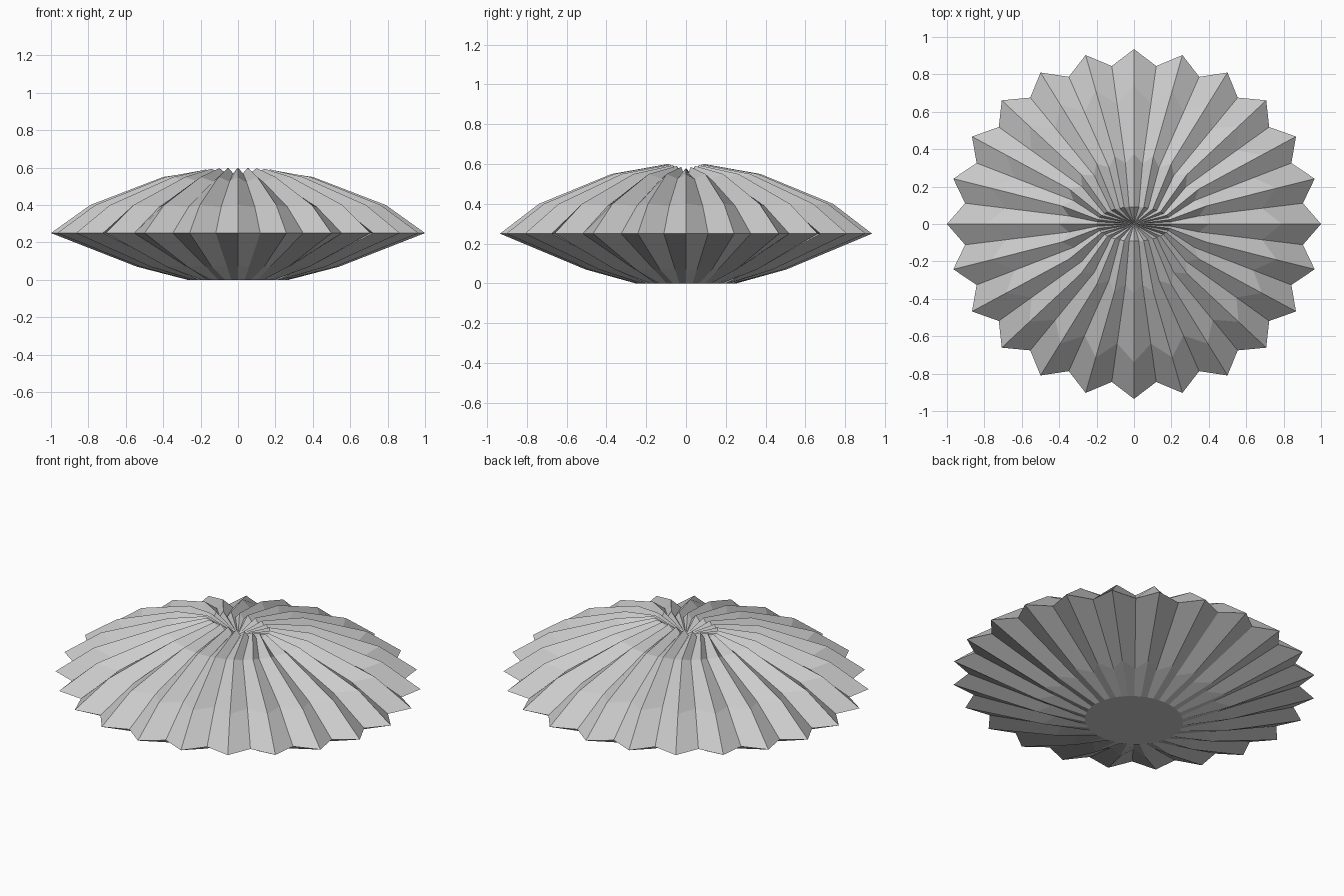
import bpy
import bmesh
import math

cube = bpy.data.objects.get("Cube")
if cube:
    bpy.data.objects.remove(cube, do_unlink=True)

PLEATS = 24
STEPS = PLEATS * 2

# Pleat profile from base to crown:
# ridge radius, ridge height, valley radius, valley height
PROFILE = [
    (0.27, 0.0, 0.27, 0.0),
    (0.54, 0.07, 0.45, 0.07),
    (1.0, 0.25, 0.911, 0.25),
    (0.79, 0.40, 0.69, 0.39),
    (0.40, 0.55, 0.35, 0.525),
]
DEPTH = 0.935   # the body is slightly narrower front to back

bm = bmesh.new()


def add_ring(place):
    return [bm.verts.new(place(i, 2 * math.pi * i / STEPS)) for i in range(STEPS)]


def profile_point(row):
    def place(i, a):
        r, z = row[2:] if i % 2 else row[:2]
        return r * math.cos(a), r * DEPTH * math.sin(a), z
    return place


def rim_point(i, a):
    # Pinched oval rim, lower at its two ends and notched in the valleys
    z = 0.58 + 0.02 * abs(math.sin(a)) - (0.03 if i % 2 else 0)
    return 0.2 * math.cos(a), 0.092 * math.sin(a), z


# Pleated shell
rings = [add_ring(profile_point(row)) for row in PROFILE]
rings.append(add_ring(rim_point))
for low, high in zip(rings, rings[1:]):
    for i in range(STEPS):
        j = (i + 1) % STEPS
        bm.faces.new((low[i], low[j], high[j], high[i]))

# Flat base
bm.faces.new(list(reversed(rings[0])))

# Sunken centre
pit = bm.verts.new((0, 0, 0.52))
for i in range(STEPS):
    bm.faces.new((rings[-1][i], rings[-1][(i + 1) % STEPS], pit))

bmesh.ops.recalc_face_normals(bm, faces=bm.faces[:])
mesh = bpy.data.meshes.new("pleated_bun")
bm.to_mesh(mesh)
bm.free()

# Plain grey
grey = bpy.data.materials.new("light_grey")
grey.use_nodes = True
colour = (0.6, 0.6, 0.6, 1.0)
grey.diffuse_color = colour
grey.node_tree.nodes["Principled BSDF"].inputs["Base Color"].default_value = colour
mesh.materials.append(grey)

bun = bpy.data.objects.new("pleated_bun", mesh)
bpy.context.collection.objects.link(bun)
